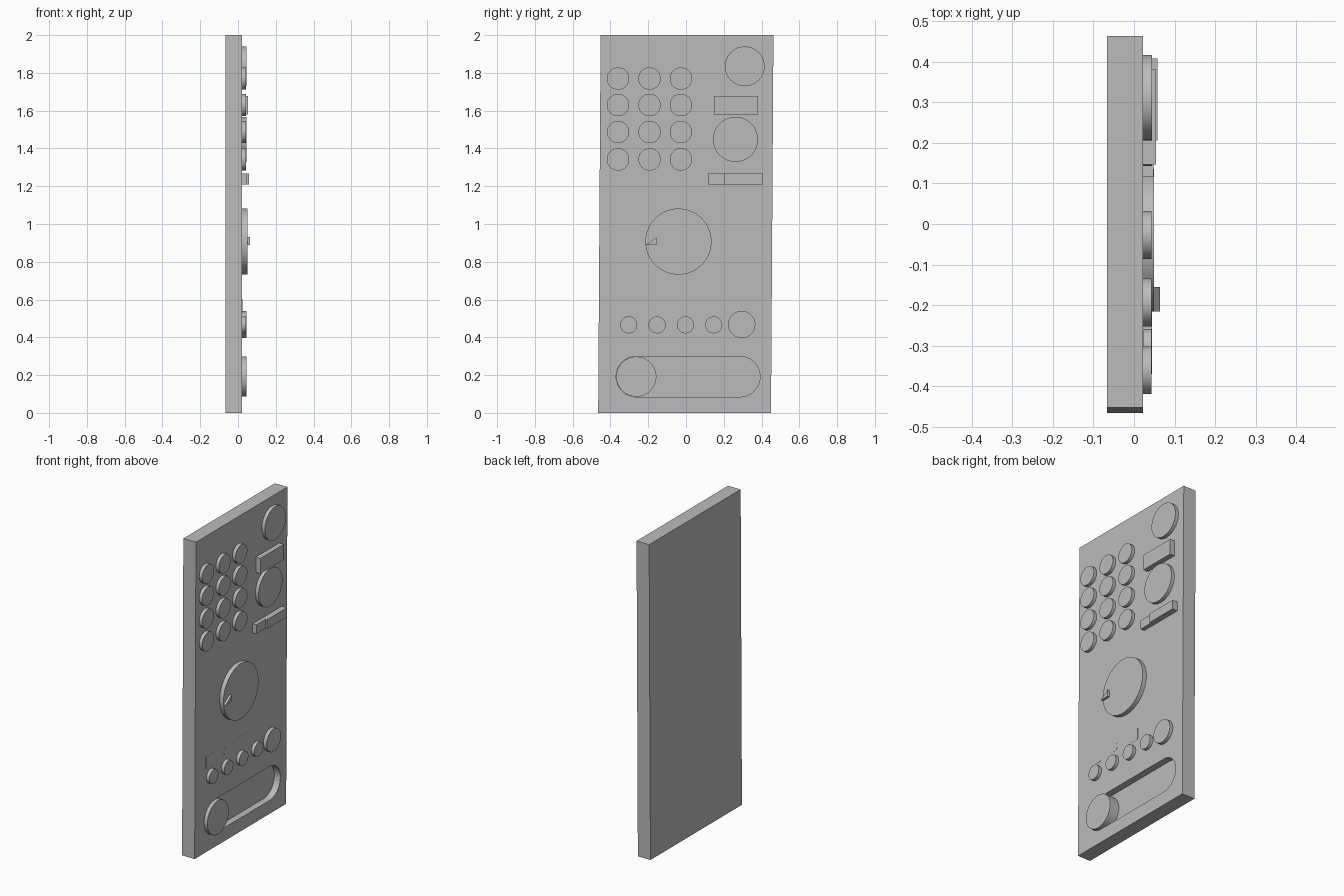
import bpy, bmesh, math

default = bpy.data.objects.get("Cube")
if default:
    bpy.data.objects.remove(default, do_unlink=True)

grey = bpy.data.materials.new("plain_grey")
grey.use_nodes = True
COLOUR = (0.5, 0.5, 0.5, 1)
grey.diffuse_color = COLOUR
grey.node_tree.nodes["Principled BSDF"].inputs["Base Color"].default_value = COLOUR

FACE = 0.022     # front surface of the panel
BACK = -0.066
FLOOR = -0.02    # bottom of the slider slot
SINK = 0.005     # how far parts are set into the panel


def smooth(obj):
    obj.data.shade_smooth()
    obj.data.set_sharp_from_angle(angle=math.radians(30))


def prism(name, outline, x0, x1):
    """Extrude a closed (y, z) outline along x."""
    bm = bmesh.new()
    base = bm.faces.new([bm.verts.new((x0, y, z)) for y, z in outline])
    top = bmesh.ops.extrude_face_region(bm, geom=[base])["geom"]
    bmesh.ops.translate(bm, vec=(x1 - x0, 0, 0),
                        verts=[g for g in top if isinstance(g, bmesh.types.BMVert)])
    bmesh.ops.recalc_face_normals(bm, faces=bm.faces)
    mesh = bpy.data.meshes.new(name)
    bm.to_mesh(mesh)
    bm.free()
    mesh.materials.append(grey)
    obj = bpy.data.objects.new(name, mesh)
    bpy.context.collection.objects.link(obj)
    smooth(obj)
    return obj


def arc(y, z, r, start=0, turn=2 * math.pi, n=64):
    return [(y + r * math.cos(start + turn * i / n),
             z + r * math.sin(start + turn * i / n)) for i in range(n)]


def disc(name, y, z, r, x1, x0=FACE - SINK):
    return prism(name, arc(y, z, r), x0, x1)


def block(name, y0, y1, z0, z1, x1):
    return prism(name, [(y0, z0), (y1, z0), (y1, z1), (y0, z1)], FACE - SINK, x1)


# Slightly leaning panel with a rounded slot cut into it
panel = prism("panel", [(-0.465, 0), (0.45, 0), (0.463, 2), (-0.452, 2)], BACK, FACE)
R, SLOT_Z, LEFT, RIGHT = 0.107, 0.192, -0.263, 0.285
half = math.pi / 2
outline = (arc(RIGHT, SLOT_Z, R, -half, math.pi, 32) + [(RIGHT, SLOT_Z + R)]
           + arc(LEFT, SLOT_Z, R, half, math.pi, 32) + [(LEFT, SLOT_Z - R)])
cutter = prism("slot_cutter", outline, FLOOR, 0.1)
cutter.hide_render = True
cut = panel.modifiers.new("slot", "BOOLEAN")
cut.object = cutter
cut.solver = "EXACT"
bpy.context.view_layer.update()
cut_mesh = bpy.data.meshes.new_from_object(
    panel.evaluated_get(bpy.context.evaluated_depsgraph_get()))
panel.modifiers.clear()
panel.data = cut_mesh
smooth(panel)
bpy.data.objects.remove(cutter, do_unlink=True)

# Slider knob standing on the slot floor
disc("slider_knob", LEFT, SLOT_Z, R - 0.001, 0.044, FLOOR - SINK)

# Keypad
for row, z in enumerate((1.77, 1.63, 1.487, 1.342)):
    for col, y in enumerate((-0.36, -0.193, -0.027)):
        disc(f"key_{row}_{col}", y, z, 0.059, 0.043)

# Upper right controls
disc("upper_knob", 0.311, 1.835, 0.105, 0.044)
block("display_block", 0.147, 0.382, 1.58, 1.677, 0.054)
disc("lower_knob", 0.262, 1.448, 0.119, 0.044)
block("switch_base", 0.116, 0.205, 1.21, 1.267, 0.048)
block("switch_lever", 0.205, 0.408, 1.21, 1.267, 0.058)

# Main dial with wedge pointer
disc("main_dial", -0.04, 0.907, 0.175, 0.049)
prism("dial_pointer", [(-0.215, 0.888), (-0.155, 0.888), (-0.155, 0.93)], 0.04, 0.064)

# Lower button row
for i in range(4):
    disc(f"small_button_{i}", -0.303 + 0.15 * i, 0.466, 0.045, 0.043)
disc("large_button", 0.295, 0.468, 0.072, 0.044)

# Flush indicators
for side, y in (("a", -0.308), ("b", 0.014)):
    block(f"indicator_{side}", y - 0.046, y + 0.046, 0.528, 0.602, FACE + 0.001)
disc("indicator_lamp", -0.146, 0.565, 0.028, FACE + 0.001)
